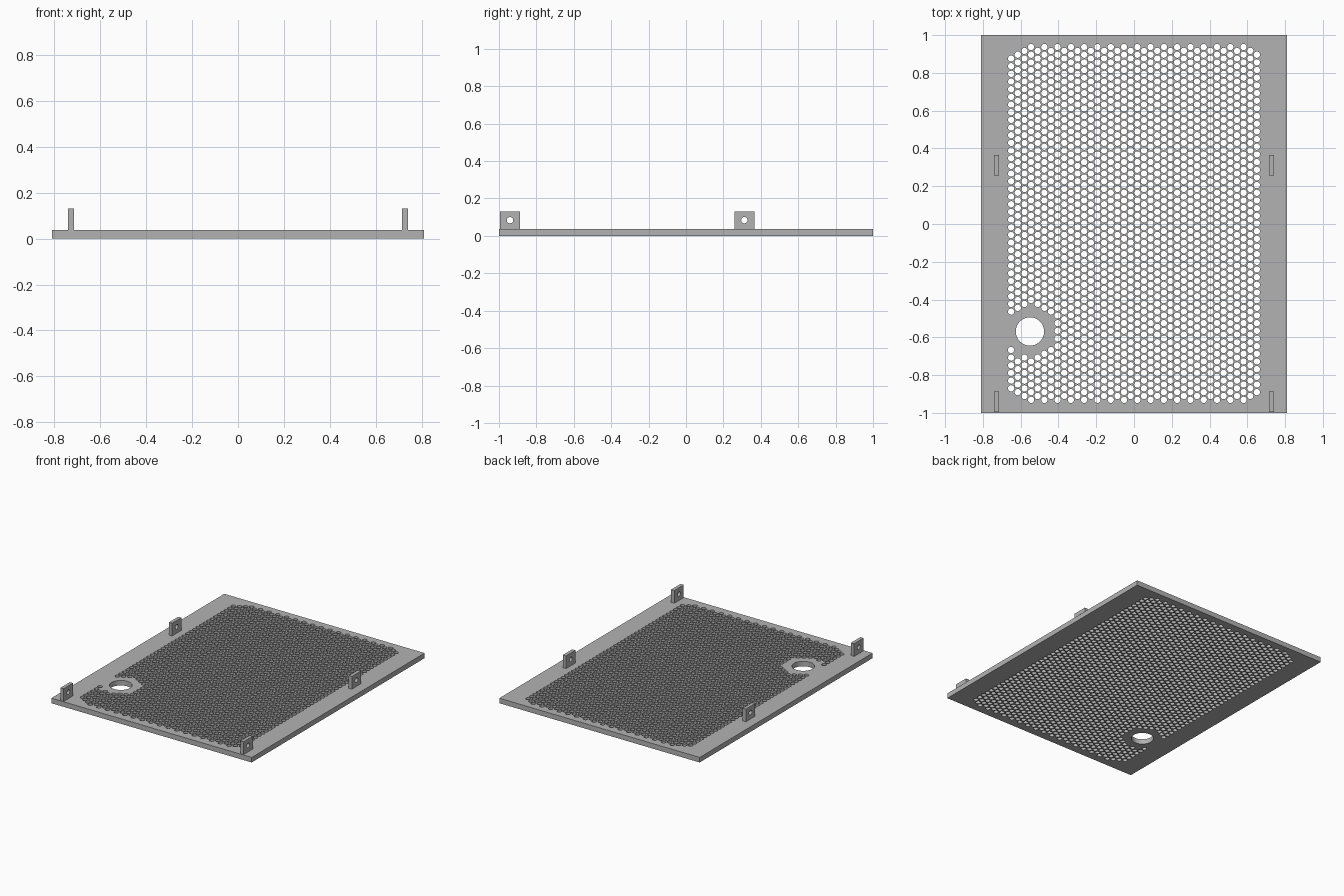
import bpy, bmesh, math
from mathutils import Matrix, Vector

old = bpy.data.objects.get("Cube")
if old:
    bpy.data.objects.remove(old, do_unlink=True)

GREY = (0.45, 0.45, 0.45, 1.0)
THICK = 0.037
grey = bpy.data.materials.new("plain grey")
grey.use_nodes = True
grey.diffuse_color = GREY
grey.node_tree.nodes["Principled BSDF"].inputs["Base Color"].default_value = GREY


def box(bm, lo, hi):
    lo, hi = Vector(lo), Vector(hi)
    size = Matrix.Diagonal((*(hi - lo), 1))
    bmesh.ops.create_cube(bm, size=1, matrix=Matrix.Translation((lo + hi) / 2) @ size)


def cylinder(bm, centre, radius, depth, sides, turn=Matrix()):
    bmesh.ops.create_cone(bm, cap_ends=True, segments=sides, radius1=radius, radius2=radius,
                          depth=depth, matrix=Matrix.Translation(centre) @ turn)


def make_object(name, bm):
    mesh = bpy.data.meshes.new(name)
    bm.to_mesh(mesh)
    bm.free()
    mesh.materials.append(grey)
    obj = bpy.data.objects.new(name, mesh)
    bpy.context.collection.objects.link(obj)
    return obj


def cut(obj, cutter_bm):
    """Drill the cutter out of the object and bake the result."""
    cutter = make_object("drill", cutter_bm)
    cutter.hide_render = True
    mod = obj.modifiers.new("drill", 'BOOLEAN')
    mod.operation = 'DIFFERENCE'
    mod.solver = 'MANIFOLD'
    mod.object = cutter
    bpy.context.view_layer.update()
    graph = bpy.context.evaluated_depsgraph_get()
    baked = bpy.data.meshes.new_from_object(obj.evaluated_get(graph))
    obj.modifiers.clear()
    obj.data = baked
    bpy.data.objects.remove(cutter, do_unlink=True)
    bpy.ops.object.select_all(action='DESELECT')
    obj.select_set(True)
    bpy.context.view_layer.objects.active = obj
    bpy.ops.object.shade_smooth_by_angle(angle=math.radians(35))


# Base panel
bm = bmesh.new()
box(bm, (-0.811, -1, 0), (0.811, 1, THICK))
panel = make_object("vent_panel", bm)

# Staggered grid of vent holes, leaving a margin around the large round hole
PITCH = 0.0406
STEP = PITCH * math.sqrt(3) / 2
COLUMNS, HALF_ROWS = 38, 23
port = Vector((-0.551, -0.569, THICK / 2))
drill = bmesh.new()
cylinder(drill, port, 0.075, 0.1, 48)
for col in range(COLUMNS):
    x = (col - (COLUMNS - 1) / 2) * STEP
    odd = col % 2
    top = HALF_ROWS if odd else HALF_ROWS - 0.5
    if col < 2 or col == COLUMNS - 1:      # clipped corners
        top -= 1
    for row in range(int(2 * top) + 1):
        centre = Vector((x, 0.003 + (row - top) * PITCH, THICK / 2))
        if (centre - port).length > 0.139:
            cylinder(drill, centre, 0.0168, 0.1, 16)
cut(panel, drill)

# Four upright mounting tabs with a screw hole each
for side, x in (("left", 0.728), ("right", -0.728)):
    for place, y in (("front", -0.941), ("rear", 0.312)):
        bm = bmesh.new()
        box(bm, (x - 0.013, y - 0.054, THICK), (x + 0.013, y + 0.054, 0.13))
        tab = make_object(f"{place}_{side}_tab", bm)
        drill = bmesh.new()
        cylinder(drill, (x, y, 0.084), 0.017, 0.1, 24, Matrix.Rotation(math.pi / 2, 4, 'Y'))
        cut(tab, drill)
